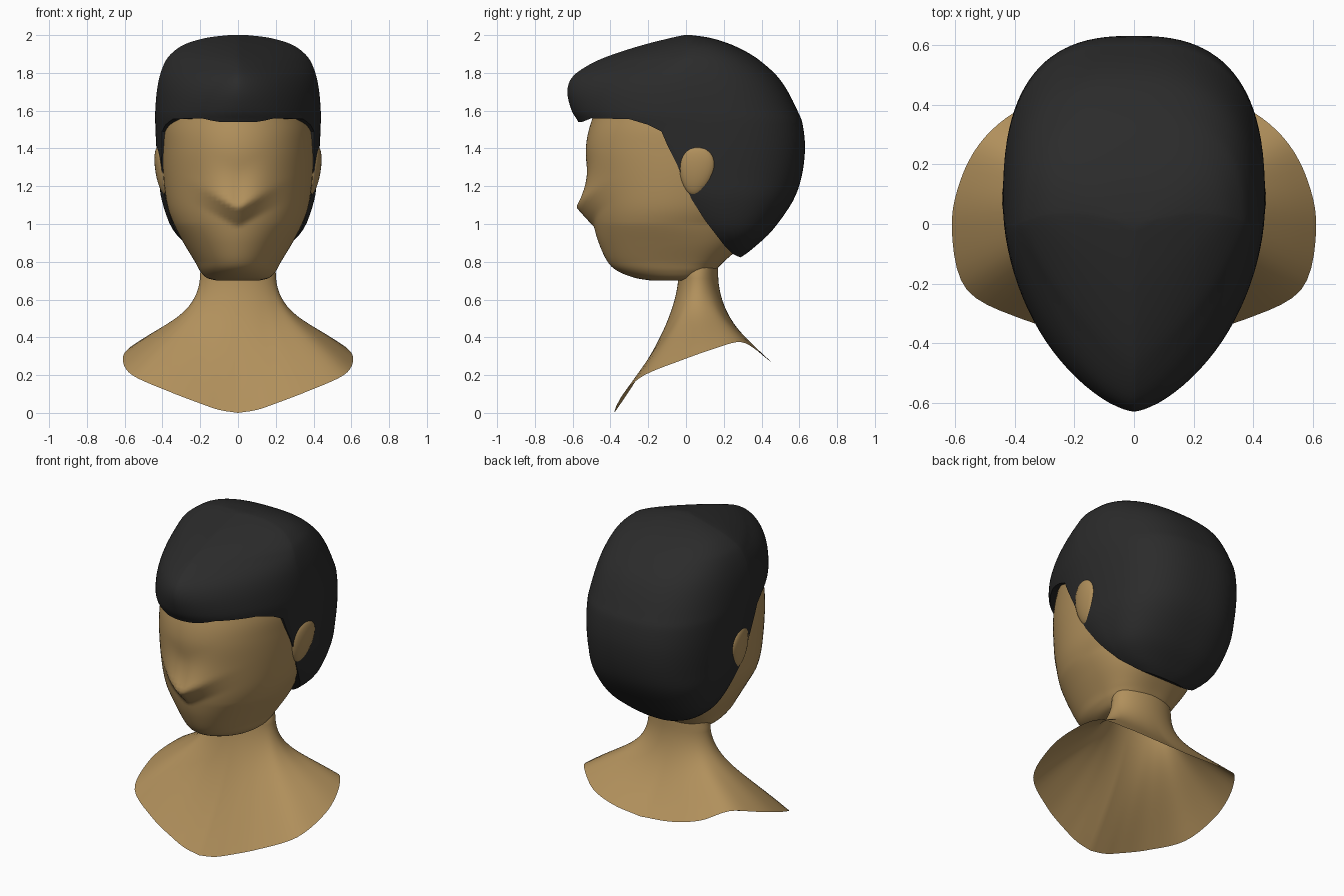
import bpy
import bmesh
from math import sin, cos, pi, exp
from mathutils import Vector, Matrix

if "Cube" in bpy.data.objects:
    bpy.data.objects.remove(bpy.data.objects["Cube"], do_unlink=True)


def material(name, rgb):
    mat = bpy.data.materials.new(name)
    mat.use_nodes = True
    mat.diffuse_color = (*rgb, 1)
    mat.node_tree.nodes["Principled BSDF"].inputs["Base Color"].default_value = (*rgb, 1)
    return mat


SKIN = material("tan skin", (0.44, 0.28, 0.107))
HAIR = material("black hair", (0.024, 0.024, 0.024))


def add_object(name, bm, mat):
    bmesh.ops.recalc_face_normals(bm, faces=bm.faces)
    mesh = bpy.data.meshes.new(name)
    bm.to_mesh(mesh)
    bm.free()
    mesh.materials.append(mat)
    obj = bpy.data.objects.new(name, mesh)
    bpy.context.collection.objects.link(obj)
    return obj


def shade(obj, degrees):
    bpy.ops.object.select_all(action="DESELECT")
    obj.select_set(True)
    bpy.context.view_layer.objects.active = obj
    bpy.ops.object.shade_smooth_by_angle(angle=degrees * pi / 180)


def spline(points, steps):
    """Catmull-Rom samples through the points."""
    pts = [Vector(p) for p in points]
    pts = [2 * pts[0] - pts[1]] + pts + [2 * pts[-1] - pts[-2]]
    out = []
    for a, b, c, d in zip(pts, pts[1:], pts[2:], pts[3:]):
        for i in range(steps):
            t = i / steps
            out.append(0.5 * (2 * b + (c - a) * t + (2 * a - 5 * b + 4 * c - d) * t * t
                              + (3 * b - a - 3 * c + d) * t ** 3))
    return out + [pts[-2]]


def loft(rings, capped):
    """Skin closed rings of equal length."""
    bm = bmesh.new()
    rows = [[bm.verts.new(p) for p in ring] for ring in rings]
    n = len(rows[0])
    for low, high in zip(rows, rows[1:]):
        for i in range(n):
            j = (i + 1) % n
            bm.faces.new((low[i], low[j], high[j], high[i]))
    if capped:
        bm.faces.new(rows[0][::-1])
        bm.faces.new(rows[-1])
    return bm


def power(v, p):
    return (1 if v >= 0 else -1) * abs(v) ** (2 / p)


def oval(z, front, back, width, middle, p_front, p_back, n=96):
    """Horizontal section, pointed or boxy by its two exponents."""
    yc = front + (back - front) * middle
    ring = []
    for i in range(n):
        s, c = sin(2 * pi * i / n), cos(2 * pi * i / n)
        p, depth = (p_front, yc - front) if c > 0 else (p_back, back - yc)
        ring.append(Vector((width * power(s, p), yc - depth * power(c, p), z)))
    return ring


# Head: rows of height, front, back, half width
head_rows = [(.70, -.18, .02, .11), (.715, -.27, .09, .165), (.75, -.36, .15, .2),
             (.8, -.415, .2, .228), (.9, -.462, .31, .288), (1.0, -.49, .38, .34),
             (1.1, -.505, .44, .375), (1.25, -.52, .5, .395), (1.4, -.53, .53, .40),
             (1.53, -.505, .53, .395), (1.65, -.45, .48, .35), (1.8, -.3, .3, .2)]
head_rings = []
for row in spline(head_rows, 7):
    jaw = min(1, max(0, (1 - row[0]) / .2))
    head_rings.append(oval(*row, .5 + .15 * jaw, 2.0, 2.1 + .5 * jaw))

# Nose: a broad ridge whose lower edge rises away from the tip
for ring in head_rings:
    for v in ring:
        if v.y < -.2:
            d = v.z - 1.085 - .55 * abs(v.x)
            lift = max(0, 1 - d / .22) ** 2 if d > 0 else max(0, 1 + d / .1)
            v.y -= .075 * lift * exp(-(v.x / .15) ** 2)
shade(add_object("head", loft(head_rings, True), SKIN), 60)

# Neck and shoulders: an open sheet from the neck out to a curved rim
rim = spline([(0, -.38, 0), (.1, -.376, .016), (.2, -.362, .05), (.37, -.32, .115),
              (.56, -.22, .2), (.61, -.02, .28), (.58, .15, .34), (.5, .29, .375),
              (.37, .39, .32), (.2, .435, .285), (0, .45, .27)], 5)
half = len(rim) - 1
rim += [Vector((-p.x, p.y, p.z)) for p in rim[-2:0:-1]]
STEPS = 18
bust_rings = []
for k in range(-1, STEPS + 1):
    t = max(k, 0) / STEPS
    ring = []
    for i, edge in enumerate(rim):
        a = pi * i / half
        # the hidden top ring narrows inside the head
        if k < 0:
            ring.append(Vector((.15 * sin(a), .09 - .08 * cos(a), .9)))
            continue
        top = Vector((.2 * sin(a), .065 - .105 * cos(a), .74))
        bend = Vector((top.x, top.y, .48))
        p = top * (1 - t) ** 2 + bend * 2 * t * (1 - t) + edge * t * t
        p.z += .15 * abs(p.x) * t * sin(pi * t)
        ring.append(p)
    bust_rings.append(ring)
shade(add_object("neck_and_shoulders", loft(bust_rings, False), SKIN), 60)

# Ears: flattened ovals, narrower at the lobe
for side, name in ((1, "left_ear"), (-1, "right_ear")):
    bm = bmesh.new()
    bmesh.ops.create_uvsphere(bm, u_segments=24, v_segments=16, radius=1)
    for v in bm.verts:
        v.co = Vector((v.co.x * .034, v.co.y * .092 * (1 + .22 * v.co.z), v.co.z * .132))
    turn = (Matrix.Rotation(-.12 * side, 3, "Z") @ Matrix.Rotation(.14 * side, 3, "Y")
            @ Matrix.Rotation(-.16, 3, "X"))
    bmesh.ops.transform(bm, matrix=turn.to_4x4(), verts=bm.verts)
    bmesh.ops.translate(bm, vec=(.402 * side, .055, 1.282), verts=bm.verts)
    shade(add_object(name, bm, SKIN), 60)

# Hair: a full cap with a swept front, trimmed along the hairline
hair_rows = [(.80, .16, .24, .06), (.83, .1, .3, .14), (.88, .02, .365, .25),
             (.97, -.1, .46, .345), (1.12, -.3, .565, .402), (1.25, -.45, .612, .42),
             (1.4, -.52, .63, .432), (1.53, -.565, .617, .438), (1.6, -.605, .59, .438),
             (1.7, -.628, .54, .43), (1.78, -.60, .485, .415), (1.85, -.5, .41, .39),
             (1.9, -.38, .34, .355), (1.95, -.22, .24, .285), (1.985, -.08, .13, .17),
             (2.0, -.01, .03, .05)]
hair_rings = []
for row in spline(hair_rows, 4):
    sweep = min(1, max(0, (row[0] - 1.55) / .3))
    hair_rings.append(oval(*row, .55, 1.86 - .56 * sweep, 2.6))
hair = add_object("hair", loft(hair_rings, True), HAIR)

hairline = [(-.9, 1.54), (-.55, 1.54), (-.5, 1.56), (-.3, 1.555), (-.2, 1.525),
            (-.13, 1.49), (-.1, 1.42), (-.05, 1.32), (0, 1.2), (.03, 1.13), (.1, 1.02),
            (.2, .89), (.25, .84), (.29, .822), (.9, .822), (.9, 2.2), (-.9, 2.2)]
trim_rings = [[Vector((x, y, z)) for y, z in hairline] for x in (-1, 1)]
cutter = add_object("hairline_cutter", loft(trim_rings, True), HAIR)
cutter.hide_render = True
trim = hair.modifiers.new("hairline", "BOOLEAN")
trim.operation = "INTERSECT"
trim.solver = "EXACT"
trim.object = cutter
bpy.ops.object.select_all(action="DESELECT")
hair.select_set(True)
bpy.context.view_layer.objects.active = hair
bpy.ops.object.modifier_apply(modifier=trim.name)
bpy.data.objects.remove(cutter, do_unlink=True)
shade(hair, 40)
